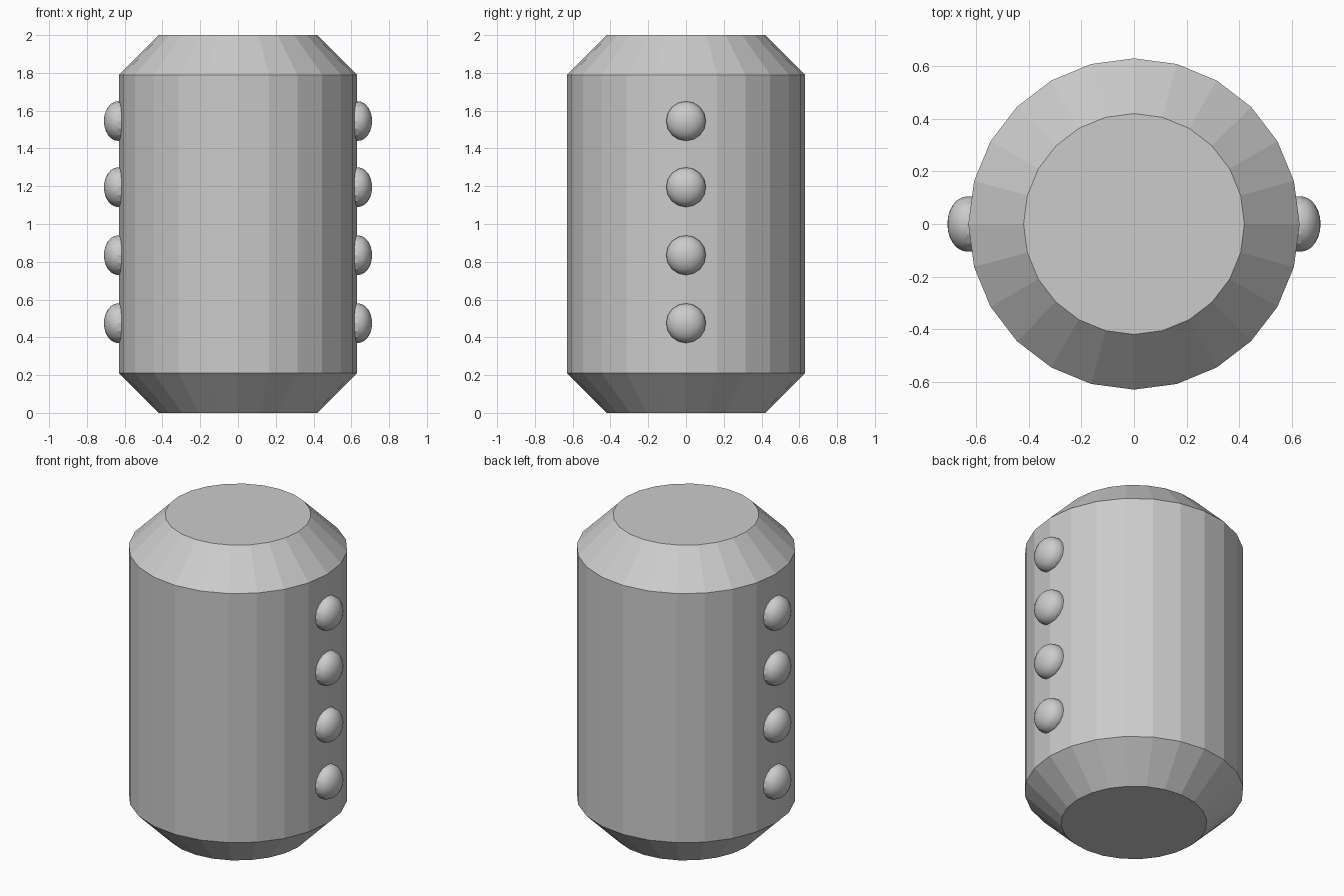
import bpy, bmesh, math
from mathutils import Matrix

if "Cube" in bpy.data.objects:
    bpy.data.objects.remove(bpy.data.objects["Cube"])


def lathe(name, profile, sides, matrix=Matrix()):
    """Revolve (radius, height) points around z, close the ends, then place."""
    bm = bmesh.new()
    rings = []
    for r, h in profile:
        if r < 1e-5:
            rings.append([bm.verts.new((0, 0, h))])
        else:
            rings.append([bm.verts.new((r * math.cos(math.tau * i / sides),
                                        r * math.sin(math.tau * i / sides), h))
                          for i in range(sides)])
    for a, b in zip(rings, rings[1:]):
        for i in range(sides):
            j = (i + 1) % sides
            if len(b) == 1:
                bm.faces.new((a[i], a[j], b[0]))
            else:
                bm.faces.new((a[i], a[j], b[j], b[i]))
    bm.faces.new(rings[0][::-1])
    if len(rings[-1]) > 1:
        bm.faces.new(rings[-1])
    bmesh.ops.recalc_face_normals(bm, faces=bm.faces)
    bm.transform(matrix)
    mesh = bpy.data.meshes.new(name)
    bm.to_mesh(mesh)
    bm.free()
    obj = bpy.data.objects.new(name, mesh)
    bpy.context.collection.objects.link(obj)
    return obj


# Chamfered 24-sided drum
lathe("drum_body", [(0.42, 0), (0.63, 0.21), (0.63, 1.79), (0.42, 2)], 24)

# Domed studs: short straight rim, then a smooth rounded cap
R, RIM, TIP = 0.105, 0.635, 0.71
stud_profile = [(R, 0.60)] + [
    (R * math.cos(t * math.pi / 12), RIM + (TIP - RIM) * math.sin(t * math.pi / 12))
    for t in range(7)]

for side, yaw in (("right", 0), ("left", math.pi)):
    for n, z in enumerate((0.475, 0.835, 1.195, 1.545), 1):
        place = (Matrix.Translation((0, 0, z)) @ Matrix.Rotation(yaw, 4, 'Z')
                 @ Matrix.Rotation(math.pi / 2, 4, 'Y'))
        stud = lathe(f"{side}_stud_{n}", stud_profile, 16, place)
        # Smooth dome, flat rim and base
        for p in stud.data.polygons:
            p.use_smooth = abs(p.center.x) > RIM
